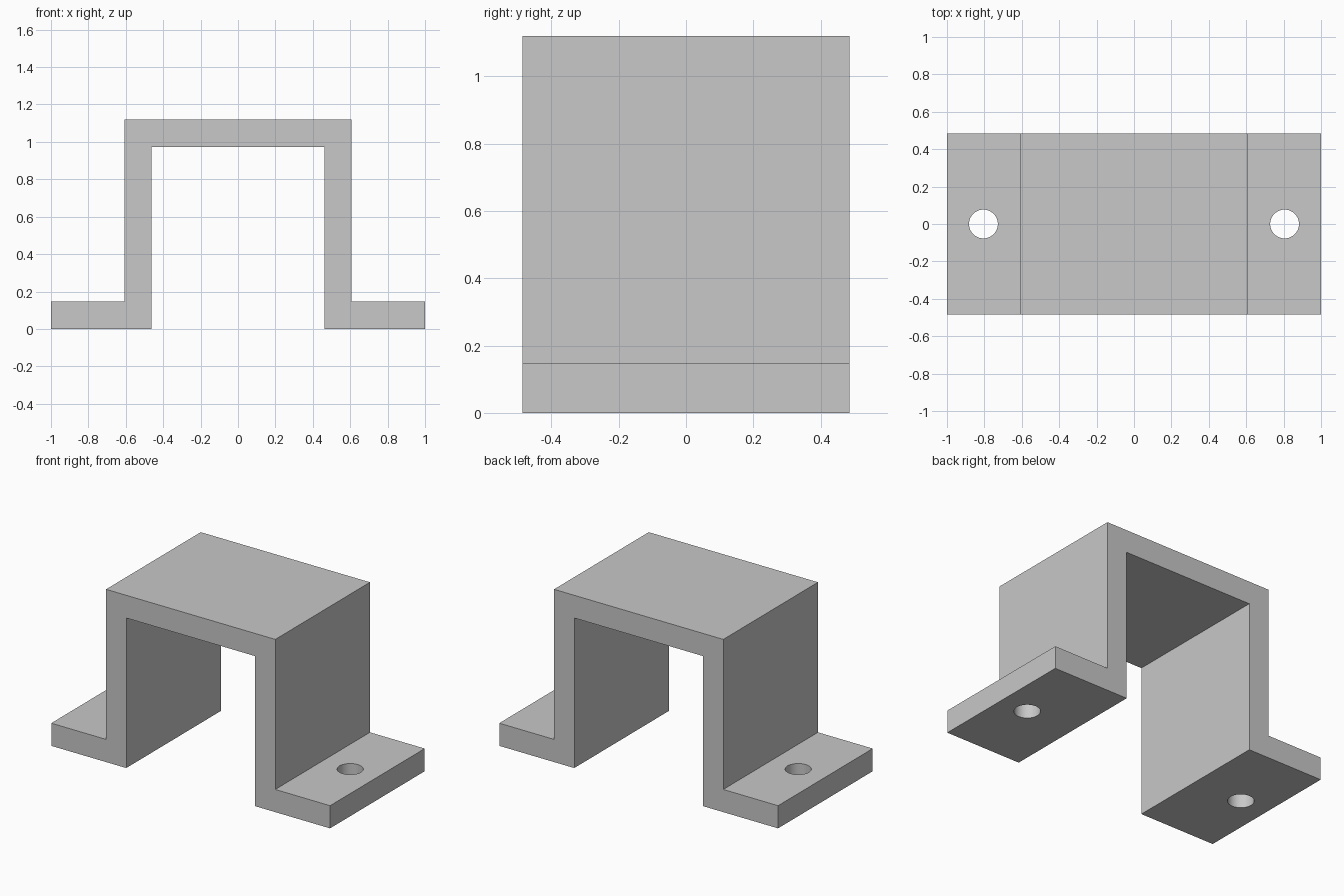
import bpy, bmesh

if "Cube" in bpy.data.objects:
    bpy.data.objects.remove(bpy.data.objects["Cube"])

HALF_DEPTH = 0.485
THICK = 0.147
HEIGHT = 1.12
OUTER, INNER = 0.607, 0.462
HOLE_X, HOLE_R = 0.805, 0.077

grey = bpy.data.materials.new("light grey")
grey.diffuse_color = (0.58, 0.58, 0.58, 1)
grey.use_nodes = True
grey.node_tree.nodes["Principled BSDF"].inputs["Base Color"].default_value = grey.diffuse_color

# Hat-shaped bracket: half profile mirrored, then extruded along y
half = [(INNER, HEIGHT - THICK), (INNER, 0), (1, 0),
        (1, THICK), (OUTER, THICK), (OUTER, HEIGHT)]
profile = half + [(-x, z) for x, z in reversed(half)]
bm = bmesh.new()
face = bm.faces.new([bm.verts.new((x, -HALF_DEPTH, z)) for x, z in profile])
ext = bmesh.ops.extrude_face_region(bm, geom=[face])
verts = [v for v in ext["geom"] if isinstance(v, bmesh.types.BMVert)]
bmesh.ops.translate(bm, verts=verts, vec=(0, 2 * HALF_DEPTH, 0))
bmesh.ops.recalc_face_normals(bm, faces=bm.faces)
mesh = bpy.data.meshes.new("bracket")
bm.to_mesh(mesh)
bm.free()
mesh.materials.append(grey)
bracket = bpy.data.objects.new("bracket", mesh)
bpy.context.collection.objects.link(bracket)

# Screw hole through each foot
for side, x in (("left", -HOLE_X), ("right", HOLE_X)):
    bpy.ops.mesh.primitive_cylinder_add(vertices=48, radius=HOLE_R, depth=0.4,
                                        location=(x, 0, THICK / 2))
    cutter = bpy.context.object
    cutter.name = side + "_hole_cutter"
    cutter.data.materials.append(grey)
    cutter.hide_render = True
    cutter.hide_set(True)
    cut = bracket.modifiers.new(side + "_hole", "BOOLEAN")
    cut.operation = "DIFFERENCE"
    cut.solver = "EXACT"
    cut.object = cutter

# Smooth hole walls, sharp plate edges
bpy.ops.object.select_all(action="DESELECT")
bpy.context.view_layer.objects.active = bracket
bracket.select_set(True)
for modifier in list(bracket.modifiers):
    bpy.ops.object.modifier_apply(modifier=modifier.name)
bpy.ops.object.shade_smooth_by_angle()
